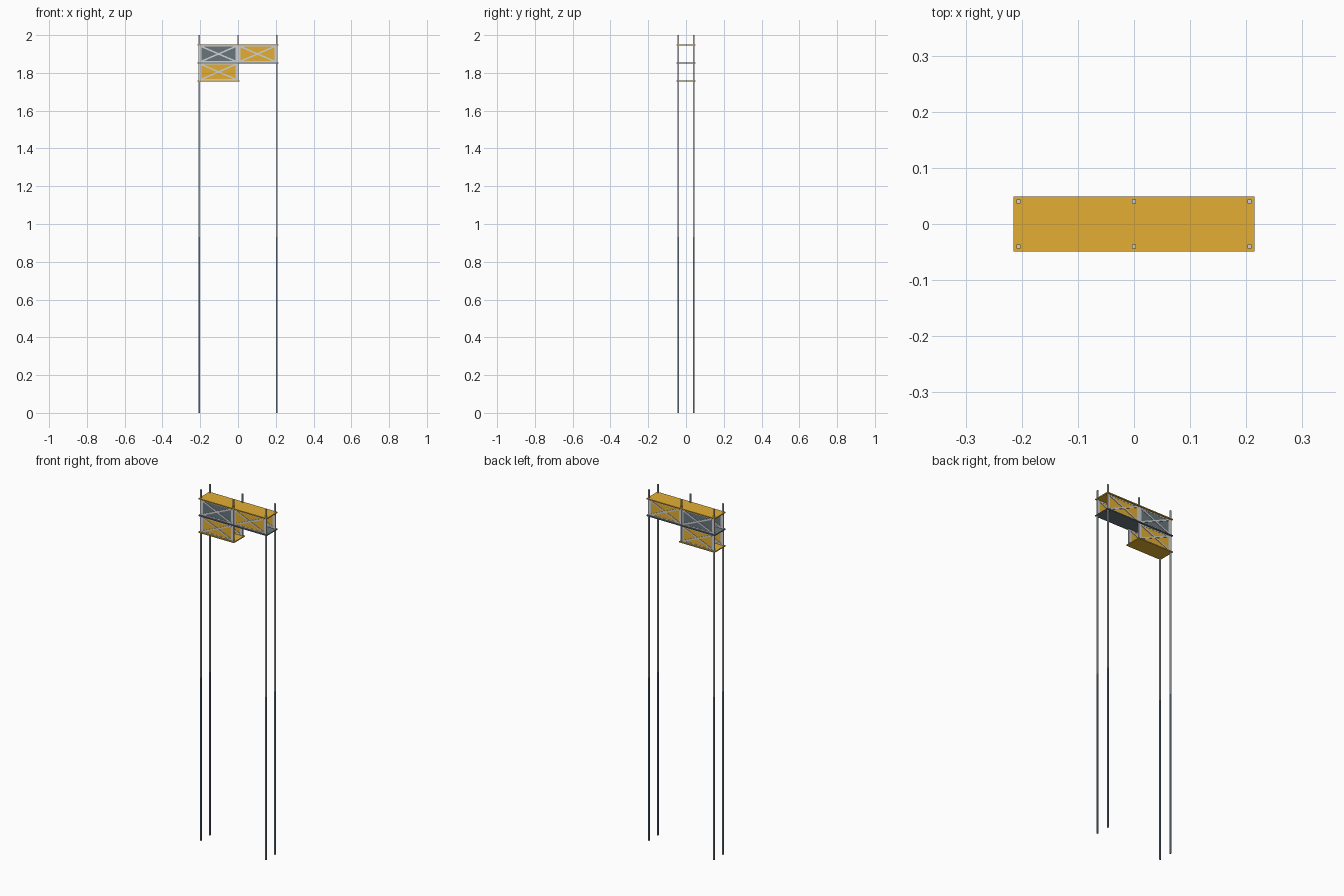
import bpy, math

if "Cube" in bpy.data.objects:
    bpy.data.objects.remove(bpy.data.objects["Cube"])

def mat(name, col):
    m = bpy.data.materials.new(name)
    m.diffuse_color = (*col, 1)
    m.use_nodes = True
    m.node_tree.nodes["Principled BSDF"].inputs["Base Color"].default_value = m.diffuse_color
    return m

ORANGE = mat("ochre", (0.77, 0.43, 0.034))
SLATE = mat("slate_grey", (0.14, 0.18, 0.20))
LIGHT = mat("light_grey", (0.62, 0.64, 0.66))
STEEL = mat("blue_steel", (0.19, 0.25, 0.32))

def box(name, lo, hi, m):
    bpy.ops.mesh.primitive_cube_add(size=1, location=[(a + b) / 2 for a, b in zip(lo, hi)])
    o = bpy.context.object
    o.name = name
    o.scale = [b - a for a, b in zip(lo, hi)]
    bpy.ops.object.transform_apply(location=False, rotation=False, scale=True)
    o.data.materials.append(m)
    return o

R = 0.0037                     # half width of a post
X, Y = 0.206, 0.04             # post positions
Z = (1.758, 1.853, 1.948)      # shelf heights
SPLIT = 0.93                   # joint between lower and upper post

# Posts
for y in (-Y, Y):
    for x in (-X, X):
        box("lower_post", (x - R, y - R, 0), (x + R, y + R, SPLIT), STEEL)
        box("upper_post", (x - R, y - R, SPLIT), (x + R, y + R, 2), LIGHT)
    box("middle_post", (-R, y - R, Z[0]), (R, y + R, 2), LIGHT)

# Shelves
T = 0.003
for name, z, x1, m in (("top_shelf", Z[2], 0.215, ORANGE),
                       ("middle_shelf", Z[1], 0.215, SLATE),
                       ("bottom_shelf", Z[0], 0.009, ORANGE)):
    box(name, (-0.215, -0.049, z - T), (x1, 0.049, z + T), m)

# Framed panels with cross braces, front and back of each cell
def cell(x0, x1, z0, z1, m):
    px0, px1, pz0, pz1 = x0 + 0.014, x1 - 0.014, z0 + 0.009, z1 - 0.009
    for s in (-1, 1):
        y = s * Y
        box("panel", (px0, y - 0.001, pz0), (px1, y + 0.001, pz1), m)
        # frame
        for a, b in ((x0 + R, px0), (px1, x1 - R)):
            box("frame_upright", (a, y - 0.002, z0 + T), (b, y + 0.002, z1 - T), LIGHT)
        for a, b in ((z0 + T, pz0), (pz1, z1 - T)):
            box("frame_rail", (px0, y - 0.002, a), (px1, y + 0.002, b), LIGHT)
        # diagonal braces
        w, h = px1 - px0, pz1 - pz0
        L = math.hypot(w, h)
        for d in (-1, 1):
            o = box("cross_brace", (-L / 2, -0.0036, -0.004), (L / 2, 0.0036, 0.004), LIGHT)
            o.location = ((px0 + px1) / 2, y + d * 0.0003, (pz0 + pz1) / 2)
            o.rotation_euler = (0, d * math.atan2(h, w), 0)

cell(-X, 0, Z[1], Z[2], SLATE)
cell(0, X, Z[1], Z[2], ORANGE)
cell(-X, 0, Z[0], Z[1], ORANGE)
